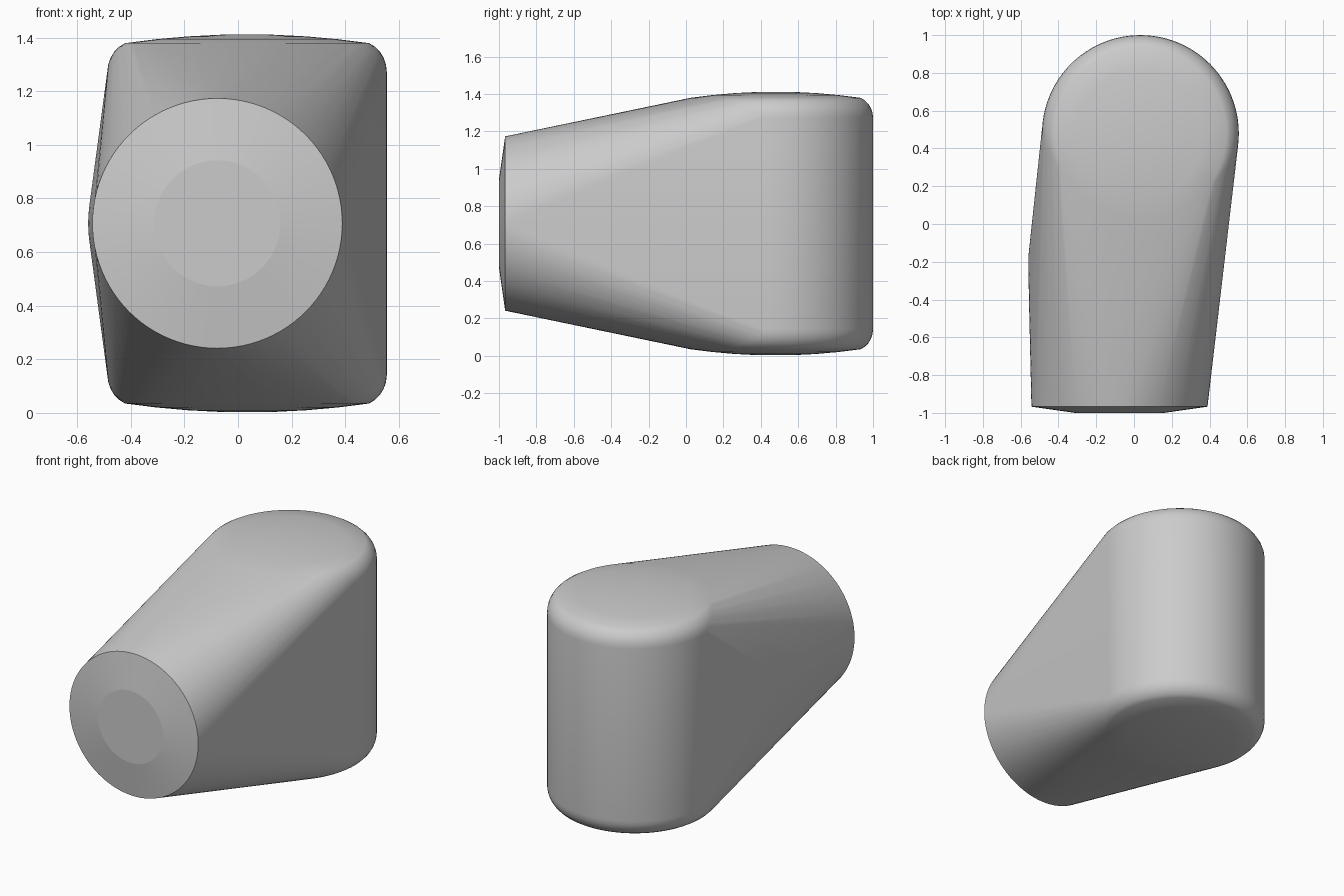
import bpy, bmesh
from math import sin, cos, pi, radians

default = bpy.data.objects.get("Cube")
if default:
    bpy.data.objects.remove(default, do_unlink=True)

SEGMENTS = 96
MID_Z = 0.707

grey = bpy.data.materials.new("mid_grey")
grey.use_nodes = True
color = (0.6, 0.6, 0.6, 1)
grey.diffuse_color = color
grey.node_tree.nodes["Principled BSDF"].inputs["Base Color"].default_value = color

bm = bmesh.new()


def ring(radius, place):
    """Add one circle of points, placed by a function of its two offsets."""
    for i in range(SEGMENTS):
        a = 2 * pi * i / SEGMENTS
        bm.verts.new(place(radius * cos(a), radius * sin(a)))


# Upright post: straight wall, rounded shoulder, shallow dome, mirrored top and bottom
post = [(0.521, 0.565)]
post += [(0.521 - 0.066 * (1 - cos(t * pi / 8)) / (1 - cos(3 * pi / 8)),
          0.565 + 0.107 * sin(t * pi / 8) / sin(3 * pi / 8)) for t in (0.6, 1.2, 1.8, 2.4, 3)]
post += [(r, 0.672 + 0.033 * (1 - (r / 0.455) ** 2)) for r in (0.34, 0.22, 0.1)]
for side in (1, -1):
    for r, h in post:
        ring(r, lambda u, v: (0.034 + u, 0.479 + v, MID_Z + side * h))

# Forward-facing end: slightly swelling barrel with a shallow cone and flat centre
for r, y in [(0.235, -1.0), (0.466, -0.967), (0.478, -0.45), (0.482, -0.26), (0.481, -0.16)]:
    ring(r, lambda u, v: (-0.077 + u, y, MID_Z + v))

# Stretch one skin over both ends
hull = bmesh.ops.convex_hull(bm, input=bm.verts)
unused = {g for g in hull["geom_interior"] + hull["geom_unused"]
          if isinstance(g, bmesh.types.BMVert)}
bmesh.ops.delete(bm, geom=list(unused), context="VERTS")
bmesh.ops.dissolve_limit(bm, angle_limit=radians(0.1), verts=bm.verts, edges=bm.edges)
bmesh.ops.recalc_face_normals(bm, faces=bm.faces)

mesh = bpy.data.meshes.new("elbow_body")
bm.to_mesh(mesh)
bm.free()
mesh.materials.append(grey)
body = bpy.data.objects.new("elbow_body", mesh)
bpy.context.collection.objects.link(body)

# Smooth sides with crisp rims
bpy.ops.object.select_all(action="DESELECT")
body.select_set(True)
bpy.context.view_layer.objects.active = body
bpy.ops.object.shade_smooth_by_angle(angle=radians(25))
for edge in mesh.edges:
    if all(mesh.vertices[v].co.y < -0.99 for v in edge.vertices):
        edge.use_edge_sharp = True
